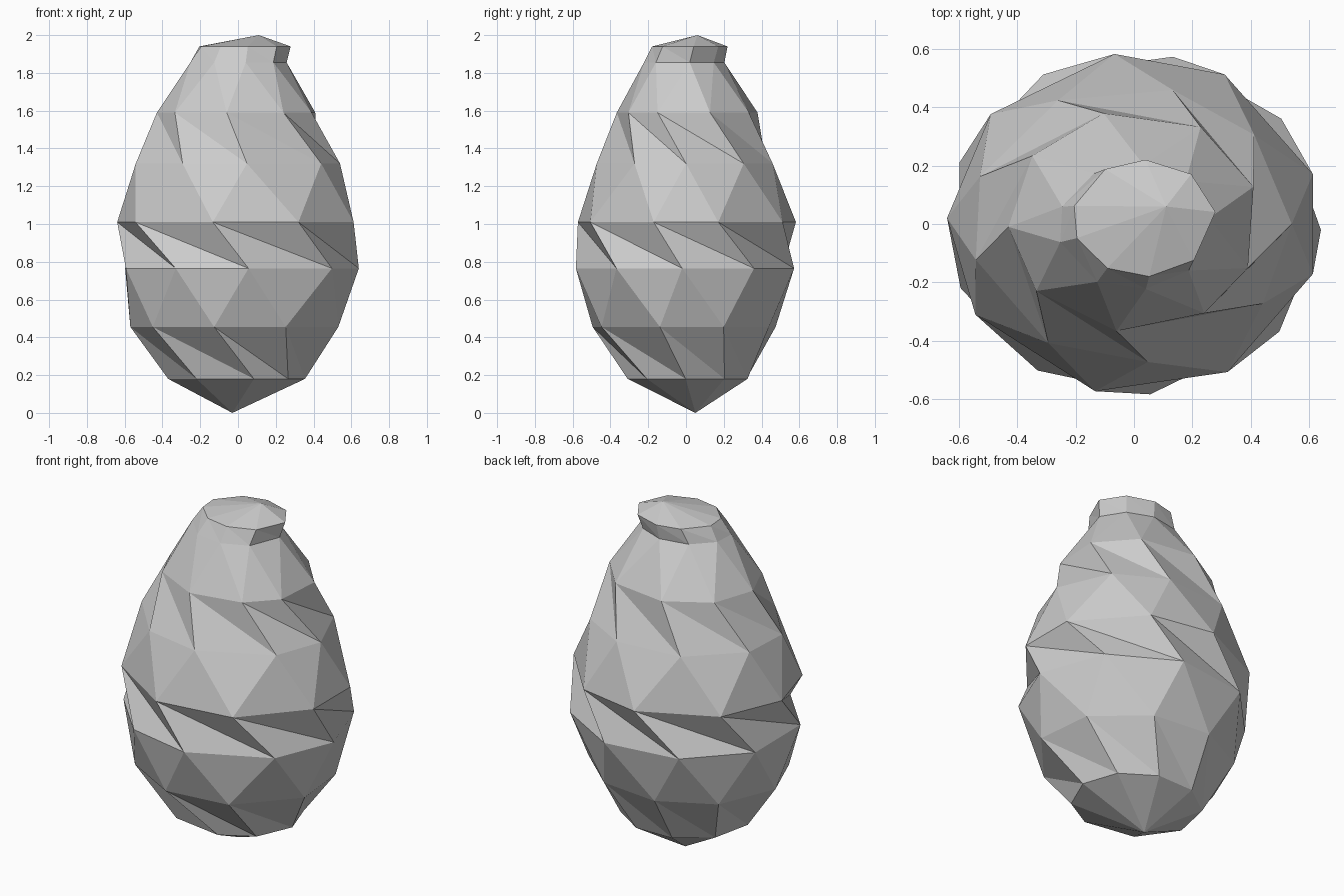
import bpy, bmesh
from math import sin, cos, radians

if "Cube" in bpy.data.objects:
    bpy.data.objects.remove(bpy.data.objects["Cube"])

SIDES = 9

# Nine-sided cross-sections, bottom to top:
# height, centre x, centre y, radius x, radius y, and the hand-cut corner angles
SECTIONS = [
    (0.18, -0.01, 0.01, 0.365, 0.33, (-75, -41, -2, 36, 73, 110, 148, 190, 235)),
    (0.455, -0.01, -0.01, 0.56, 0.495, (-102, -62, -15, 25, 65, 102, 139, 181, 218)),
    (0.765, 0.0, 0.0, 0.64, 0.585, (-85, -39, -2, 38, 78, 119, 159, 202, 239)),
    (1.01, 0.0, 0.0, 0.64, 0.585, (-102, -60, -17, 17, 61, 96, 140, 178, 212)),
    (1.32, -0.01, 0.0, 0.55, 0.475, (-84, -35, 0, 40, 75, 117, 160, 195, 239)),
    (1.59, 0.0, 0.01, 0.43, 0.38, (-98, -56, -25, 18, 58, 104, 144, 183, 219)),
    (1.855, 0.0, -0.01, 0.26, 0.215, (-81, -44, 8, 47, 83, 122, 161, 194, 241)),
    (1.94, 0.035, 0.02, 0.245, 0.20, (-86, -46, 6, 49, 89, 123, 168, 200, 239)),
]

bm = bmesh.new()


def add_ring(z, cx, cy, rx, ry, angles):
    return [bm.verts.new((cx + rx * cos(radians(a)), cy + ry * sin(radians(a)), z))
            for a in angles]


rings = [add_ring(*s) for s in SECTIONS]
bottom = bm.verts.new((-0.03, 0.05, 0.0))
top = bm.verts.new((0.11, 0.06, 2.0))

# Faceted wall: alternating triangles between neighbouring rings
for low, high in zip(rings, rings[1:]):
    for i in range(SIDES):
        j = (i + 1) % SIDES
        bm.faces.new((low[i], low[j], high[i]))
        bm.faces.new((low[j], high[j], high[i]))

# Pointed base and off-centre crown
for i in range(SIDES):
    j = (i + 1) % SIDES
    bm.faces.new((bottom, rings[0][j], rings[0][i]))
    bm.faces.new((rings[-1][i], rings[-1][j], top))

mesh = bpy.data.meshes.new("faceted_stone")
bm.to_mesh(mesh)
bm.free()
stone = bpy.data.objects.new("faceted_stone", mesh)
bpy.context.collection.objects.link(stone)
